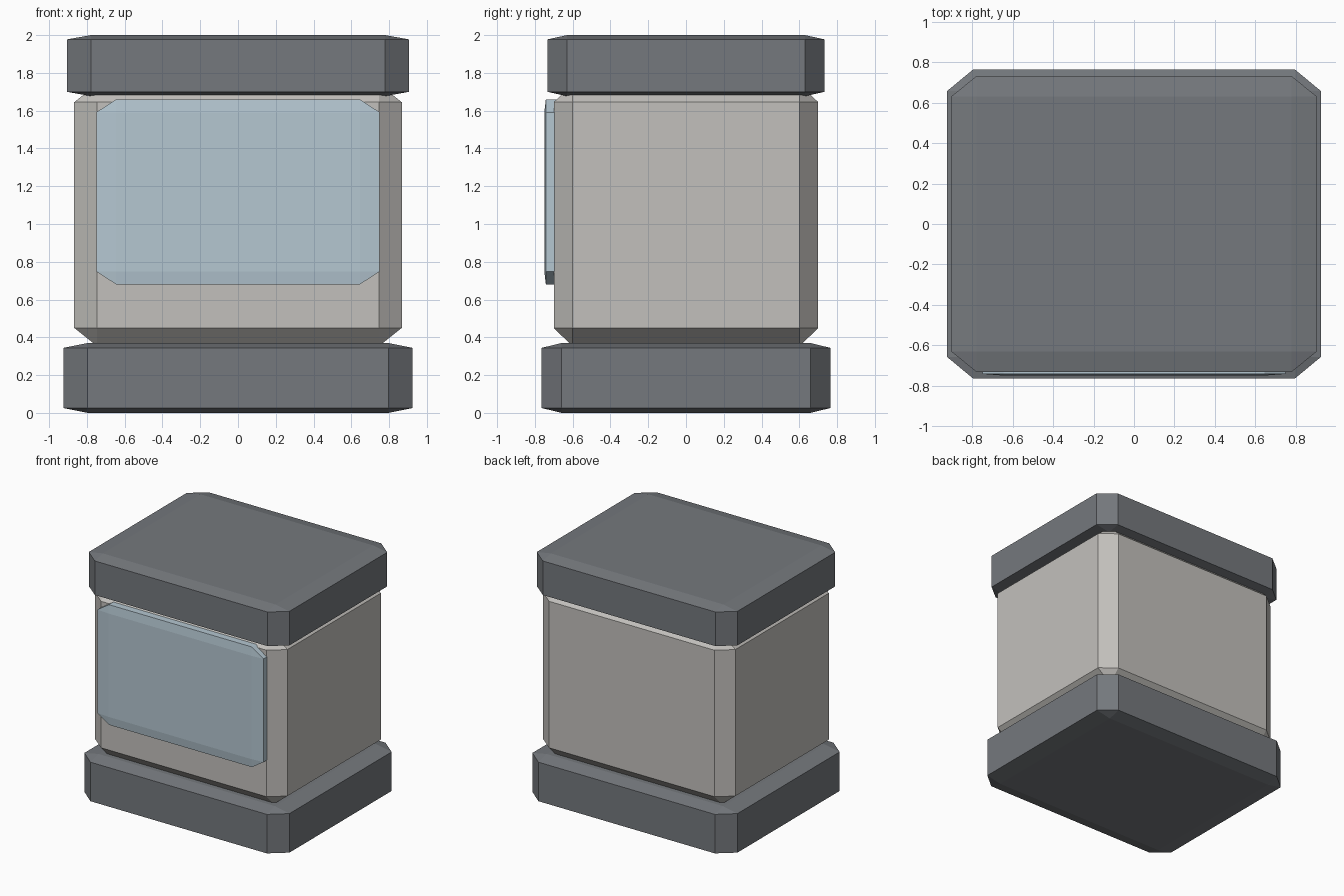
import bpy
import bmesh

if "Cube" in bpy.data.objects:
    bpy.data.objects.remove(bpy.data.objects["Cube"], do_unlink=True)


def make_material(name, rgb):
    mat = bpy.data.materials.new(name)
    mat.use_nodes = True
    color = (*rgb, 1.0)
    mat.diffuse_color = color
    mat.node_tree.nodes["Principled BSDF"].inputs["Base Color"].default_value = color
    return mat


def chamfered_box(name, low, high, mat, chamfer=0.14):
    """Chamfer a regular cube, then stretch it so the chamfers follow its proportions."""
    bm = bmesh.new()
    bmesh.ops.create_cube(bm, size=2)
    bmesh.ops.bevel(bm, geom=bm.edges[:], offset=chamfer, segments=1,
                    affect='EDGES', offset_type='OFFSET')
    half = [(b - a) / 2 for a, b in zip(low, high)]
    centre = [(a + b) / 2 for a, b in zip(low, high)]
    bmesh.ops.scale(bm, vec=half, verts=bm.verts)
    bmesh.ops.translate(bm, vec=centre, verts=bm.verts)
    mesh = bpy.data.meshes.new(name)
    bm.to_mesh(mesh)
    bm.free()
    mesh.materials.append(mat)
    obj = bpy.data.objects.new(name, mesh)
    bpy.context.collection.objects.link(obj)
    return obj


slate = make_material("slate_grey", (0.178, 0.19, 0.206))
stone = make_material("warm_light_grey", (0.545, 0.53, 0.505))
glass = make_material("pale_blue", (0.46, 0.57, 0.64))

# Plinth, body and cap stacked from the ground up
chamfered_box("base", (-0.925, -0.765, 0), (0.925, 0.765, 0.37), slate)
chamfered_box("body", (-0.867, -0.70, 0.353), (0.867, 0.70, 1.742), stone)
chamfered_box("roof", (-0.905, -0.733, 1.677), (0.905, 0.733, 2.0), slate)

# Window panel, half sunk into the front of the body
chamfered_box("front_window", (-0.75, -0.75, 0.68), (0.75, -0.635, 1.66), glass)
